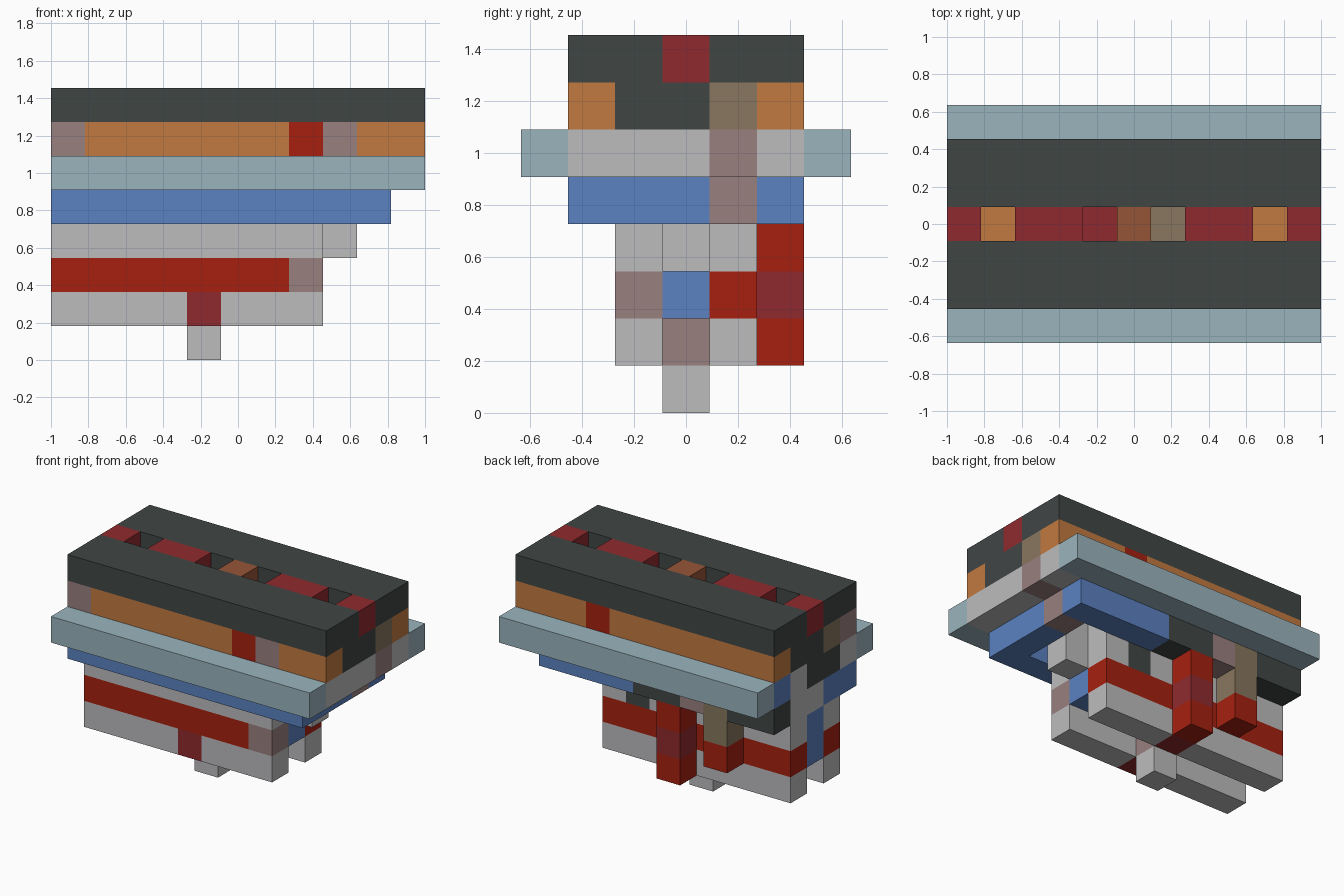
import bpy, bmesh
from mathutils import Vector

cube = bpy.data.objects.get("Cube")
if cube:
    bpy.data.objects.remove(cube, do_unlink=True)

UNIT = 2 / 11                        # edge of one block
ORIGIN = Vector((-5.5, -3.5, 0))     # corner of the block grid


def linear(c):
    c /= 255
    return c / 12.92 if c <= 0.04045 else ((c + 0.055) / 1.055) ** 2.4


PALETTE = {
    "charcoal": (64, 70, 69), "orange": (194, 122, 65),
    "pale_blue": (155, 180, 190), "blue": (91, 130, 193),
    "grey": (188, 188, 190), "red": (166, 32, 15),
    "maroon": (143, 42, 46), "mauve": (154, 128, 128),
    "taupe": (136, 119, 94), "brown": (150, 85, 55),
}
NAMES = list(PALETTE)
MATERIALS = []
for name, rgb in PALETTE.items():
    mat = bpy.data.materials.new(name)
    mat.use_nodes = True
    color = [linear(c) for c in rgb] + [1]
    mat.diffuse_color = color
    bsdf = mat.node_tree.nodes["Principled BSDF"]
    bsdf.inputs["Base Color"].default_value = color
    bsdf.inputs["Roughness"].default_value = 0.8
    MATERIALS.append(mat)

blocks = {}                          # grid cell -> (part, colour)


def span(v):
    return range(v[0], v[1] + 1) if isinstance(v, tuple) else (v,)


def fill(part, color, x, y, z):
    """Fill a run of blocks; later fills repaint earlier ones."""
    for i in span(x):
        for j in span(y):
            for k in span(z):
                blocks[i, j, k] = (part, color)


# Top slab with a slotted centre strip
fill("top_slab", "charcoal", (0, 10), (1, 5), 7)
fill("top_slab", "maroon", (0, 10), 3, 7)
fill("top_slab", "brown", 5, 3, 7)
for x in (1, 4, 6, 9):
    del blocks[x, 3, 7]

# Orange band, with the slot floors
fill("orange_band", "charcoal", (0, 10), (2, 4), 6)
for y in (1, 5):
    fill("orange_band", "orange", (0, 10), y, 6)
    fill("orange_band", "red", 7, y, 6)
for x in (0, 8):
    fill("orange_band", "mauve", x, 1, 6)
for x in (1, 9):
    fill("orange_band", "orange", x, 3, 6)
fill("orange_band", "maroon", 4, 3, 6)
for x, y in ((6, 3), (10, 4), (0, 2)):
    fill("orange_band", "taupe", x, y, 6)

# Wide plate with pale side rails
fill("wide_plate", "grey", (0, 10), (1, 5), 5)
for y in (0, 6):
    fill("wide_plate", "pale_blue", (0, 10), y, 5)
fill("wide_plate", "mauve", 10, 4, 5)
fill("wide_plate", "charcoal", 0, (2, 3), 5)
fill("wide_plate", "blue", 0, 5, 5)

# Blue frame around a grey core
fill("blue_frame", "blue", (0, 9), (1, 5), 4)
fill("blue_frame", "grey", (0, 8), (3, 4), 4)
fill("blue_frame", "mauve", 9, 4, 4)
fill("blue_frame", "charcoal", (0, 5), 5, 4)
fill("blue_frame", "mauve", 3, 5, 4)
fill("blue_frame", "taupe", 2, 5, 4)
for y in (2, 4):
    del blocks[8, y, 4]

# Front and rear walls of the lower body
for part, y in (("front_wall", 2), ("rear_wall", 4)):
    fill(part, "grey", (0, 7), y, (1, 3))
    fill(part, "red", (0, 7), y, 2)
    fill(part, "maroon", 4, y, 1)
fill("front_wall", "mauve", 7, 2, 2)
fill("rear_wall", "charcoal", 6, 4, 3)

# Core between the walls, with an end stub and a foot
fill("inner_core", "grey", (0, 7), 3, 3)
fill("inner_core", "blue", (0, 7), 3, 2)
fill("inner_core", "blue", 0, 3, 3)
fill("inner_core", "mauve", 4, 3, 1)
fill("end_stub", "grey", 8, 3, 3)
fill("foot", "grey", 4, 3, 0)

# Two hanging posts on the back
fill("long_post", "red", 4, 5, (1, 3))
fill("long_post", "maroon", 4, 5, 2)
fill("short_post", "taupe", 2, 5, 3)
fill("short_post", "red", 2, 5, 2)


def build(part):
    """Make one object from the exposed faces of a part's blocks."""
    bm = bmesh.new()
    for cell, (owner, color) in blocks.items():
        if owner != part:
            continue
        for axis in range(3):
            for side in (0, 1):
                near = list(cell)
                near[axis] += 2 * side - 1
                if tuple(near) in blocks:
                    continue
                u, v = (axis + 1) % 3, (axis + 2) % 3
                corners = []
                for a, b in ((0, 0), (1, 0), (1, 1), (0, 1)):
                    p = Vector(cell)
                    p[axis] += side
                    p[u] += a
                    p[v] += b
                    corners.append(bm.verts.new((p + ORIGIN) * UNIT))
                if not side:
                    corners.reverse()
                bm.faces.new(corners).material_index = NAMES.index(color)
    bmesh.ops.remove_doubles(bm, verts=bm.verts[:], dist=0.001)
    bmesh.ops.dissolve_limit(bm, angle_limit=0.01, verts=bm.verts[:],
                             edges=bm.edges[:], delimit={"MATERIAL"})
    mesh = bpy.data.meshes.new(part)
    bm.to_mesh(mesh)
    bm.free()
    for mat in MATERIALS:
        mesh.materials.append(mat)
    bpy.context.collection.objects.link(bpy.data.objects.new(part, mesh))


for part in dict.fromkeys(owner for owner, _ in blocks.values()):
    build(part)
